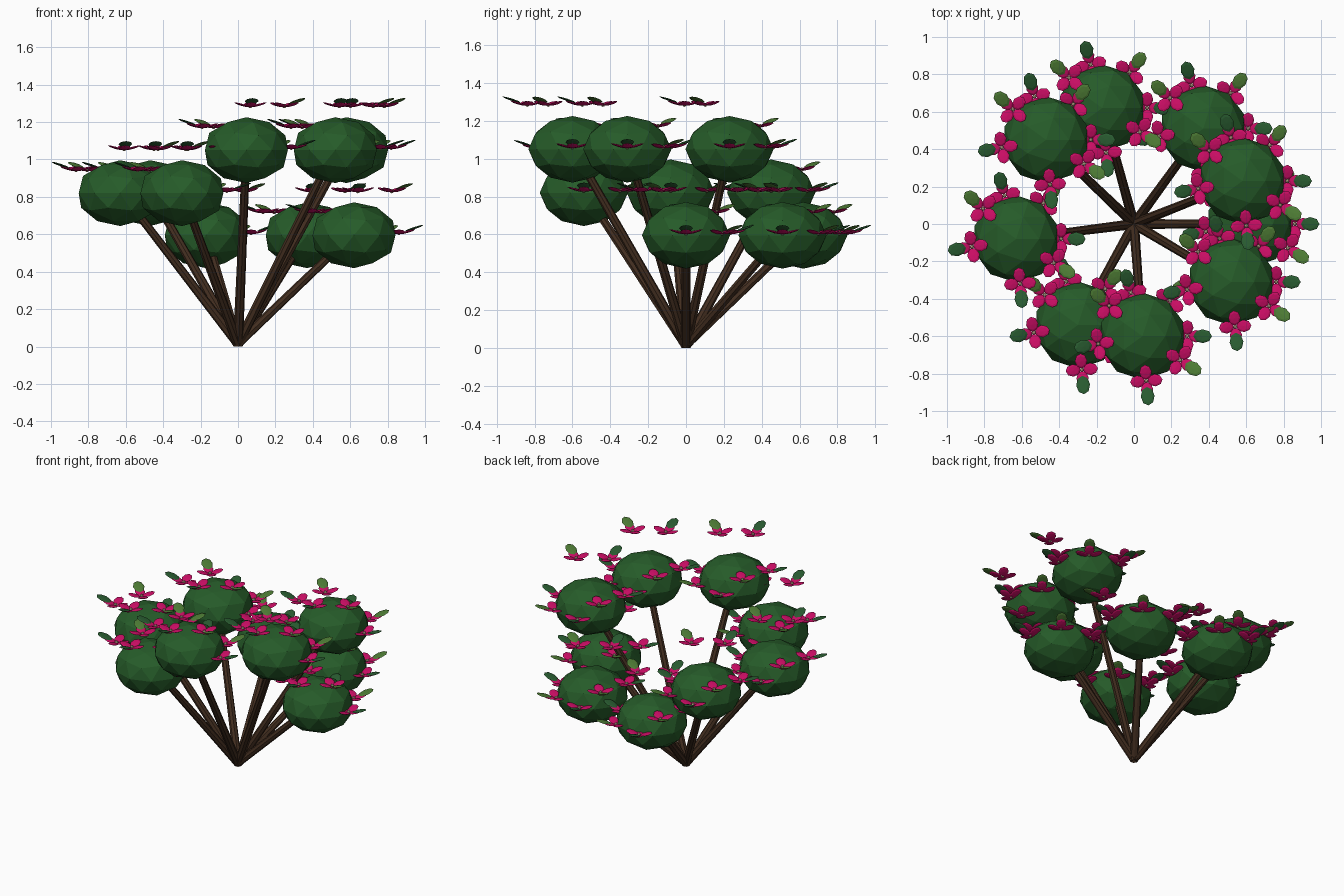
import bpy, bmesh, math
from mathutils import Matrix, Vector

if "Cube" in bpy.data.objects:
    bpy.data.objects.remove(bpy.data.objects["Cube"])


def material(name, rgb):
    m = bpy.data.materials.new(name)
    m.diffuse_color = (*rgb, 1)
    m.use_nodes = True
    m.node_tree.nodes["Principled BSDF"].inputs["Base Color"].default_value = m.diffuse_color
    return m


BARK = material("bark_brown", (0.055, 0.027, 0.014))
FOLIAGE = material("foliage_green", (0.019, 0.105, 0.022))
DARK_LEAF = material("dark_leaf_green", (0.022, 0.105, 0.03))
LIGHT_LEAF = material("light_leaf_green", (0.075, 0.2, 0.035))
PETAL = material("petal_magenta", (0.60, 0.004, 0.13))
CENTRE = material("flower_centre_cream", (0.6, 0.45, 0.3))


def finish(name, bm, mats):
    me = bpy.data.meshes.new(name)
    bm.to_mesh(me)
    bm.free()
    for m in mats:
        me.materials.append(m)
    ob = bpy.data.objects.new(name, me)
    bpy.context.collection.objects.link(ob)
    return ob


def add_ball(bm, matrix, mat, seg=8, rings=4):
    res = bmesh.ops.create_uvsphere(bm, u_segments=seg, v_segments=rings,
                                    radius=1, matrix=matrix)
    for f in {f for v in res["verts"] for f in v.link_faces}:
        f.material_index = mat


def blade(angle, tilt, reach, size):
    """Flat ellipsoid pushed outward along angle and tipped upward."""
    return (Matrix.Rotation(angle, 4, 'Z') @ Matrix.Rotation(-tilt, 4, 'Y')
            @ Matrix.Translation((reach, 0, 0)) @ Matrix.Diagonal((*size, 1)))


def stem(name, top):
    bm = bmesh.new()
    turn = top.to_track_quat('Z', 'Y').to_matrix().to_4x4()
    bmesh.ops.create_cone(bm, cap_ends=True, segments=8, radius1=0.027,
                          radius2=0.021, depth=top.length,
                          matrix=turn @ Matrix.Translation((0, 0, top.length / 2)))
    bmesh.ops.translate(bm, verts=bm.verts, vec=(0, 0, 0.012))
    for v in bm.verts:
        v.co.z = max(v.co.z, 0)
    finish(name, bm, [BARK])


def foliage(name, centre):
    bm = bmesh.new()
    bmesh.ops.create_icosphere(bm, subdivisions=2, radius=0.233,
                               matrix=Matrix.Translation(centre)
                               @ Matrix.Diagonal((1, 1, 0.755, 1)))
    finish(name, bm, [FOLIAGE])


def flower(name, pos, angle, leaf_mat):
    bm = bmesh.new()
    base = Matrix.Translation(pos) @ Matrix.Rotation(angle, 4, 'Z')
    # four petals, one of them below the leaf
    for k in range(4):
        add_ball(bm, base @ blade(k * math.pi / 2, math.radians(16), 0.048,
                                  (0.042, 0.033, 0.006)), 0)
    # outward leaf
    add_ball(bm, base @ blade(0, math.radians(18), 0.088,
                              (0.052, 0.037, 0.006))
             @ Matrix.Translation((0, 0, 1.0)), 1)
    # round centre
    add_ball(bm, base @ Matrix.Translation((0, 0, 0.006))
             @ Matrix.Diagonal((0.011, 0.011, 0.011, 1)), 2, 6, 4)
    finish(name, bm, [PETAL, leaf_mat, CENTRE])


# leafy clumps in three height tiers
CLUMPS = [(0.62, 0.0, 0.595), (0.58, 0.23, 1.05), (0.37, 0.51, 0.595),
          (-0.17, 0.62, 0.595), (-0.47, 0.45, 0.82), (-0.63, -0.08, 0.82),
          (-0.30, -0.54, 0.82), (0.045, -0.60, 1.05), (0.52, -0.31, 1.05)]
GOLDEN = math.radians(137.5)

for c, point in enumerate(CLUMPS, 1):
    centre = Vector(point)
    stem(f"stem_{c}", centre)
    foliage(f"foliage_{c}", centre)
    # seven flowers spiralling round each clump at three levels
    for i in range(7):
        a = i * GOLDEN
        offset = Vector((0.24 * math.cos(a), 0.24 * math.sin(a),
                         0.005 + 0.112 * (i % 3)))
        flower(f"flower_{c}_{i + 1}", centre + offset, a,
               LIGHT_LEAF if i % 2 else DARK_LEAF)
